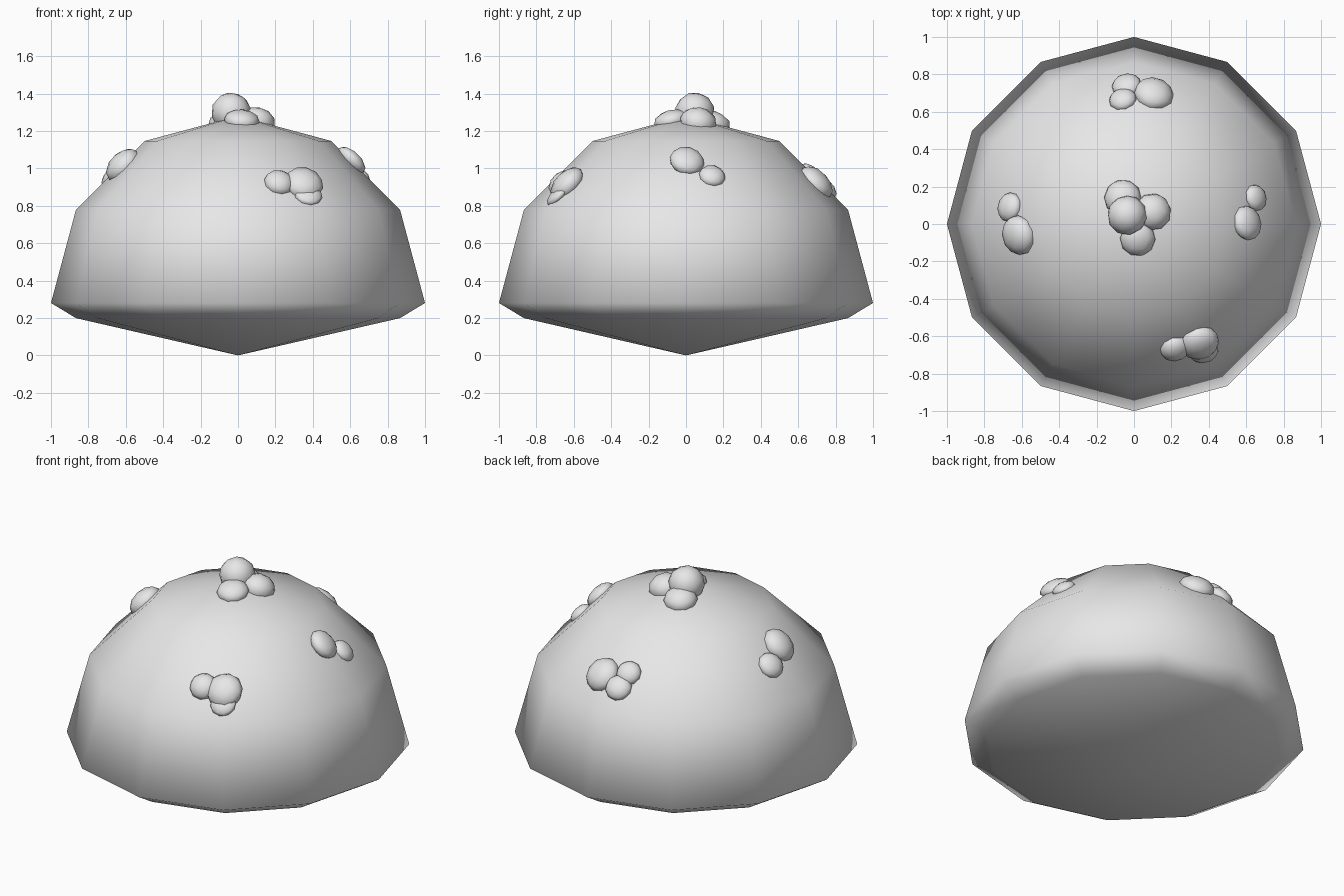
import bpy, bmesh, math
from mathutils import Vector, Matrix
from mathutils.bvhtree import BVHTree

if "Cube" in bpy.data.objects:
    bpy.data.objects.remove(bpy.data.objects["Cube"], do_unlink=True)

grey = bpy.data.materials.new("light_grey")
grey.use_nodes = True
grey.diffuse_color = (0.8, 0.8, 0.8, 1)
grey.node_tree.nodes["Principled BSDF"].inputs["Base Color"].default_value = (0.8, 0.8, 0.8, 1)


def add_object(name, bm):
    for f in bm.faces:
        f.smooth = True
    mesh = bpy.data.meshes.new(name)
    bm.to_mesh(mesh)
    mesh.materials.append(grey)
    obj = bpy.data.objects.new(name, mesh)
    bpy.context.collection.objects.link(obj)
    return obj


# Dome: half sphere on a shallow pointed base
RIM = 0.28
dome = bmesh.new()
bmesh.ops.create_uvsphere(dome, u_segments=12, v_segments=6, radius=1)
for v in dome.verts:
    r = math.hypot(v.co.x, v.co.y)
    if v.co.z > -0.01:
        v.co.z += RIM
    else:
        v.co.z = 0.23 * r
add_object("dome", dome)
surface = BVHTree.FromBMesh(dome)


# Bump: rounded blob lying on the dome, squashed along the surface normal
def bump(name, x, y, radius, height, lift=0):
    point, normal, _, _ = surface.ray_cast(Vector((x, y, 3)), Vector((0, 0, -1)))
    turn = normal.to_track_quat('Z', 'Y').to_matrix().to_4x4()
    place = Matrix.Translation(point + normal * lift) @ turn
    bm = bmesh.new()
    bmesh.ops.create_icosphere(bm, subdivisions=2, radius=1,
                               matrix=place @ Matrix.Diagonal((radius, radius, height, 1)))
    add_object(name, bm)
    bm.free()


clusters = {
    "top_bump": [(-0.03, 0.04, 0.107, 0.107, 0.035), (-0.06, 0.14, 0.1, 0.07),
                 (0.1, 0.065, 0.1, 0.08), (0.02, -0.08, 0.095, 0.055)],
    "left_bump": [(0.605, 0.005, 0.095, 0.05), (0.65, 0.14, 0.072, 0.04)],
    "right_bump": [(-0.615, -0.06, 0.108, 0.07), (-0.665, 0.09, 0.08, 0.045)],
    "front_bump": [(0.35, -0.635, 0.108, 0.065), (0.22, -0.665, 0.082, 0.055),
                   (0.375, -0.685, 0.078, 0.03)],
    "back_bump": [(0.105, 0.695, 0.108, 0.065), (-0.04, 0.74, 0.08, 0.045),
                  (-0.06, 0.665, 0.075, 0.045)],
}
for name, blobs in clusters.items():
    for i, blob in enumerate(blobs, 1):
        bump(f"{name}_{i}", *blob)
dome.free()
